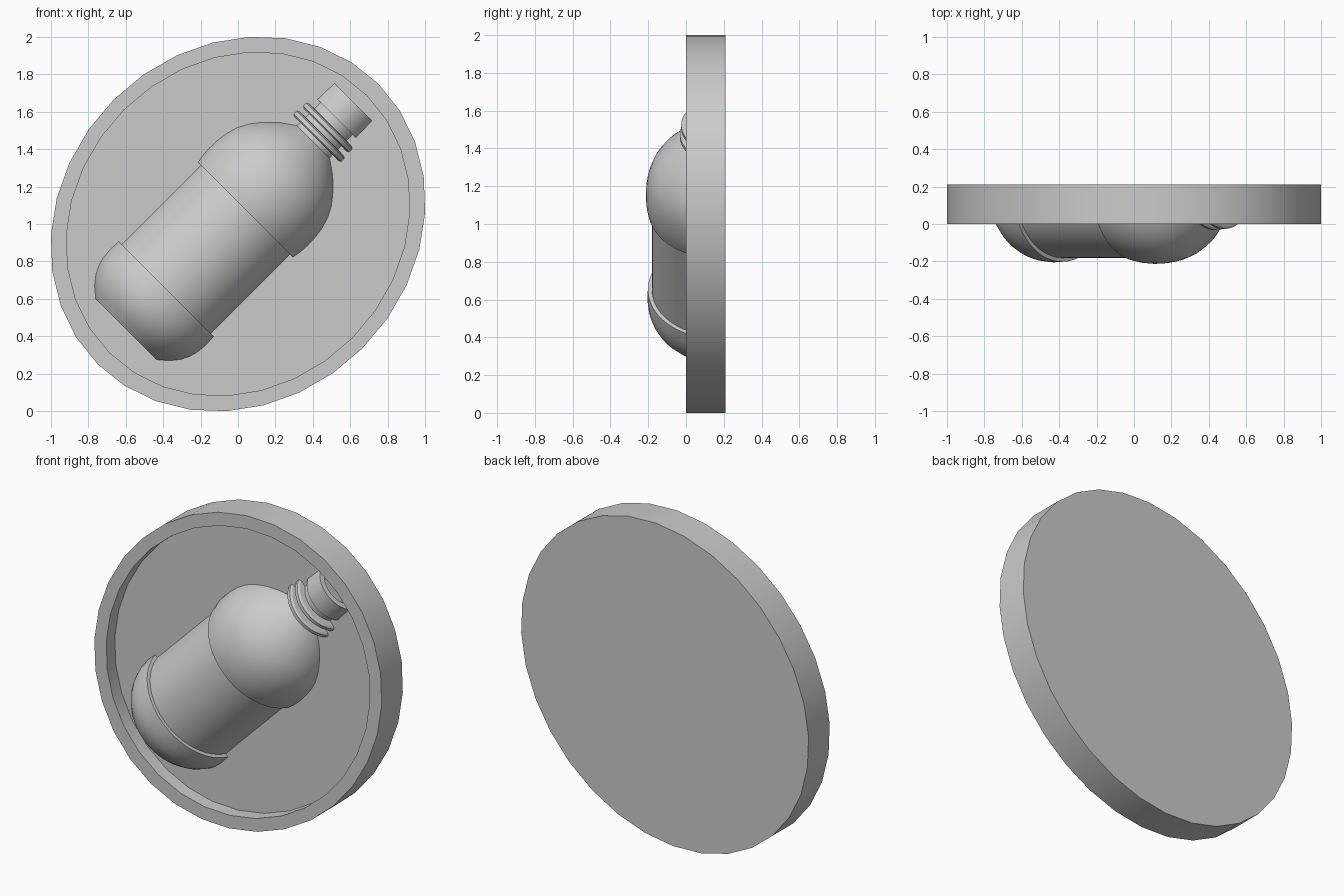
import bpy, bmesh
from math import sin, cos, pi, sqrt
from mathutils import Vector

if "Cube" in bpy.data.objects:
    bpy.data.objects.remove(bpy.data.objects["Cube"])

A = Vector((1, 0, 1)) / sqrt(2)      # long diagonal direction
S = Vector((1, 0, -1)) / sqrt(2)     # across the diagonal
Y = Vector((0, 1, 0))


def finish(bm, name):
    bmesh.ops.remove_doubles(bm, verts=bm.verts, dist=1e-5)
    bmesh.ops.recalc_face_normals(bm, faces=bm.faces)
    mesh = bpy.data.meshes.new(name)
    bm.to_mesh(mesh)
    bm.free()
    obj = bpy.data.objects.new(name, mesh)
    bpy.context.collection.objects.link(obj)
    bpy.ops.object.select_all(action='DESELECT')
    obj.select_set(True)
    bpy.context.view_layer.objects.active = obj
    bpy.ops.object.shade_smooth_by_angle(angle=0.55)
    return obj


# Slightly oval badge disc with a recessed front
N = 32
bm = bmesh.new()
rings = []
for scale, y in ((1, 0.21), (1, 0), (0.917, 0), (0.917, 0.085)):
    rings.append([bm.verts.new(Vector((0, y, 1))
                               + A * 1.06 * scale * cos(2 * pi * i / N)
                               + S * 0.94 * scale * sin(2 * pi * i / N))
                  for i in range(N)])
for a, b in zip(rings, rings[1:]):
    for i in range(N):
        j = (i + 1) % N
        bm.faces.new((a[i], a[j], b[j], b[i]))
bm.faces.new(rings[0])
bm.faces.new(rings[-1])
finish(bm, "badge_disc")


# Half bottle in relief: (position along axis, radius)
def ring_bump(t, r):
    return [(t - 0.02, 0.146), (t - 0.019, r - 0.012), (t - 0.011, r),
            (t + 0.011, r), (t + 0.019, r - 0.012), (t + 0.02, 0.146)]


profile = [(-0.82, 0), (-0.82, 0.245), (-0.775, 0.295), (-0.725, 0.333),
           (-0.68, 0.354), (-0.64, 0.365), (-0.58, 0.371), (-0.516, 0.368),
           (-0.516, 0.347), (0.083, 0.347), (0.083, 0.368), (0.13, 0.376),
           (0.18, 0.379), (0.24, 0.377), (0.30, 0.369), (0.36, 0.352),
           (0.42, 0.321), (0.48, 0.276), (0.54, 0.217), (0.594, 0.148)]
profile += ring_bump(0.638, 0.198) + ring_bump(0.704, 0.192)
profile += [(0.772, 0.146), (0.772, 0.166), (0.896, 0.163),
            (0.896, 0.13), (0.76, 0.13), (0.76, 0)]

origin = Vector((-0.018, 0.166, 1.018))
K = 24
bm = bmesh.new()
cols = []
for k in range(K + 1):
    th = -pi / 2 + pi * k / K
    cols.append([bm.verts.new(origin + A * t + S * r * sin(th) - Y * r * cos(th))
                 for t, r in profile])
for a, b in zip(cols, cols[1:]):
    for i in range(len(profile) - 1):
        bm.faces.new((a[i], a[i + 1], b[i + 1], b[i]))
bmesh.ops.remove_doubles(bm, verts=bm.verts, dist=1e-5)
bmesh.ops.holes_fill(bm, edges=[e for e in bm.edges if e.is_boundary])
finish(bm, "bottle_relief")
